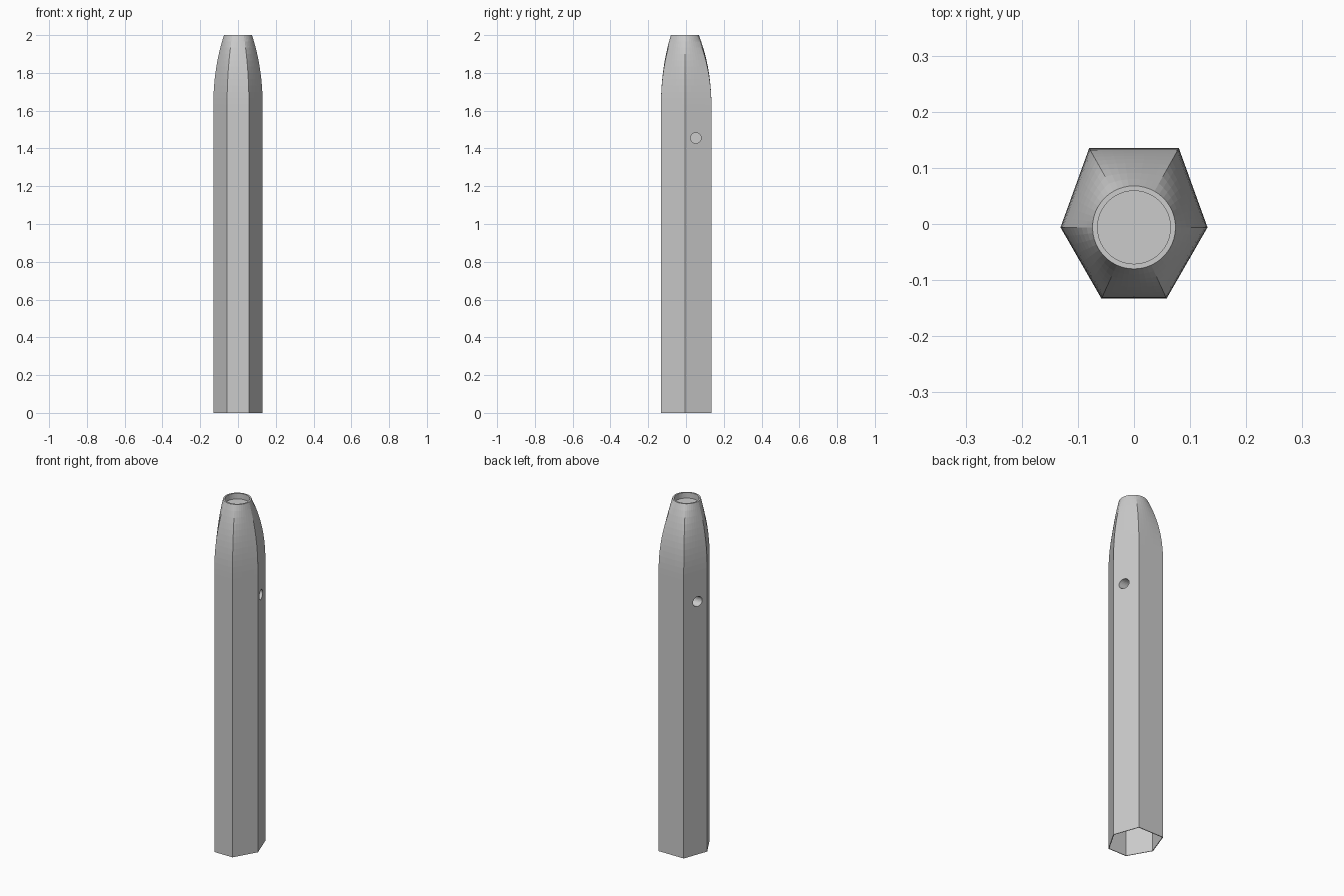
import bpy, bmesh, math
from mathutils import Vector, Matrix

if "Cube" in bpy.data.objects:
    bpy.data.objects.remove(bpy.data.objects["Cube"])

CORNERS = [(0.131, -0.006), (0.08, 0.135), (-0.08, 0.135),
           (-0.131, -0.006), (-0.058, -0.133), (0.058, -0.133)]
CENTRE = Vector((0, -0.006))
TOP_R, MOUTH_R, STEPS = 0.074, 0.065, 8
HOLE_Y, HOLE_Z, HOLE_R = 0.052, 1.455, 0.028


def add_object(name, bm):
    bmesh.ops.recalc_face_normals(bm, faces=bm.faces[:])
    mesh = bpy.data.meshes.new(name)
    bm.to_mesh(mesh)
    bm.free()
    obj = bpy.data.objects.new(name, mesh)
    bpy.context.collection.objects.link(obj)
    return obj


def section(z, blend, radius, scale=1.0):
    """Hexagon blending into a circle, both divided into matching points."""
    points = []
    for i in range(6):
        a = Vector(CORNERS[i]) - CENTRE
        b = Vector(CORNERS[(i + 1) % 6]) - CENTRE
        start = math.atan2(a.y, a.x)
        turn = (math.atan2(b.y, b.x) - start) % (2 * math.pi)
        for k in range(STEPS):
            t = k / STEPS
            ang = start + turn * t
            circle = Vector((math.cos(ang), math.sin(ang))) * radius
            p = CENTRE + a.lerp(b, t).lerp(circle, blend) * scale
            points.append((p.x, p.y, z))
    return points


def taper(z):
    return max(0.0, (z - 1.6) / 0.4) ** 2.3


def skin(bm, rings):
    loops = [[bm.verts.new(p) for p in ring] for ring in rings]
    for lo, hi in zip(loops, loops[1:]):
        n = len(lo)
        for i in range(n):
            j = (i + 1) % n
            bm.faces.new((lo[i], lo[j], hi[j], hi[i]))
    return loops


# Hollow six-sided body with a tapering round mouth
outer_levels = [0] + [1.6 + 0.4 * i / 12 for i in range(13)]
inner_levels = [z for z in outer_levels if z < 1.95] + [1.952]
rings = [section(z, taper(z), TOP_R, 0.97) for z in reversed(inner_levels)]
rings += [section(z, taper(z), TOP_R) for z in outer_levels]
rings += [section(z, 1.0, MOUTH_R) for z in (2.0, 1.968)]
bm = bmesh.new()
loops = skin(bm, rings)
bm.faces.new(loops[0])
bm.faces.new(loops[-1])
body = add_object("body", bm)

# Side holes cut through the wall on both sides
for side, label in ((1, "right"), (-1, "left")):
    bm = bmesh.new()
    place = Matrix.Translation((side * 0.12, HOLE_Y, HOLE_Z)) @ Matrix.Rotation(math.pi / 2, 4, 'Y')
    bmesh.ops.create_cone(bm, cap_ends=True, segments=24, radius1=HOLE_R,
                          radius2=HOLE_R, depth=0.08, matrix=place)
    cutter = add_object(label + "_hole_cutter", bm)
    mod = body.modifiers.new(label + "_hole", 'BOOLEAN')
    mod.operation = 'DIFFERENCE'
    mod.solver = 'EXACT'
    mod.object = cutter
    bpy.context.view_layer.objects.active = body
    bpy.ops.object.modifier_apply(modifier=mod.name)
    bpy.data.objects.remove(cutter, do_unlink=True)

    # Closed socket behind each hole
    mouth, end = [], []
    for i in range(24):
        ang = 2 * math.pi * i / 24
        y = HOLE_Y + HOLE_R * math.cos(ang)
        z = HOLE_Z + HOLE_R * math.sin(ang)
        face_x = 0.131 - 0.051 * (y + 0.006) / 0.141
        mouth.append((side * face_x, y, z))
        end.append((side * 0.06, y, z))
    bm = bmesh.new()
    loops = skin(bm, [mouth, end])
    bm.faces.new(loops[-1])
    add_object(label + "_hole_socket", bm)
